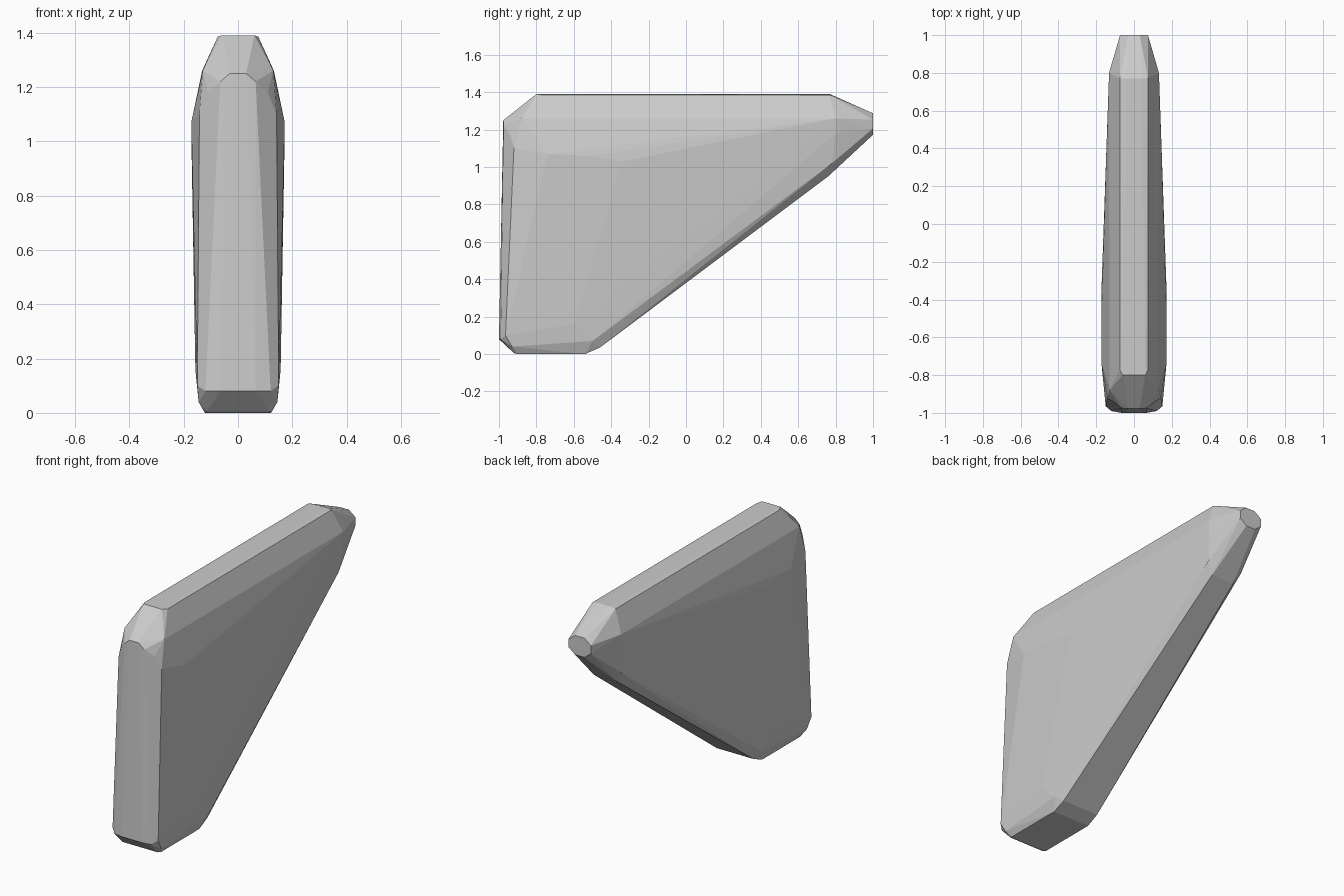
import bpy, bmesh, math

if "Cube" in bpy.data.objects:
    bpy.data.objects.remove(bpy.data.objects["Cube"])

# Cross-section rings of the faceted wedge: (half width x, y, z)
front_edge = [(.065, -1, .08), (.12, -.99, .08), (.03, -.977, 1.25), (.065, -.975, 1.22),
              (.15, -.965, .1), (.142, -.92, 1.1), (.11, -.94, 1.18)]
base = [(.115, -.92, .005), (.122, -.9, 0), (.122, -.54, 0), (.145, -.93, .04)]
slope = [(.12, -.46, .035), (.148, -.5, .07), (.157, -.6, .16),
         (.075, .76, .95), (.115, .78, 1.02)]
shoulder = [(.172, -.74, 1.07), (.172, -.5, 1.06), (.172, -.34, 1.03),
            (.13, -.88, 1.26), (.132, .8, 1.26), (.128, .8, 1.18)]
ridge = [(.06, -.8, 1.39), (.075, -.77, 1.385), (.04, .77, 1.39), (.075, .77, 1.385)]

# Small octagonal flat at the pointed end
tip = [(.08 * math.cos(a), 1, 1.23 + .062 * math.sin(a))
       for a in (math.radians(22.5 + 45 * i) for i in (-2, -1, 0, 1))]

# Mirrored hull
bm = bmesh.new()
for x, y, z in front_edge + base + slope + shoulder + ridge + tip:
    for side in (-1, 1):
        bm.verts.new((side * x, y, z))
hull = bmesh.ops.convex_hull(bm, input=bm.verts)
loose = [v for v in bm.verts if not v.link_faces]
bmesh.ops.delete(bm, geom=loose, context='VERTS')
bmesh.ops.dissolve_limit(bm, angle_limit=math.radians(1), verts=bm.verts, edges=bm.edges)
bmesh.ops.recalc_face_normals(bm, faces=bm.faces)

mesh = bpy.data.meshes.new("faceted_wedge")
bm.to_mesh(mesh)
bm.free()
wedge = bpy.data.objects.new("faceted_wedge", mesh)
bpy.context.collection.objects.link(wedge)
